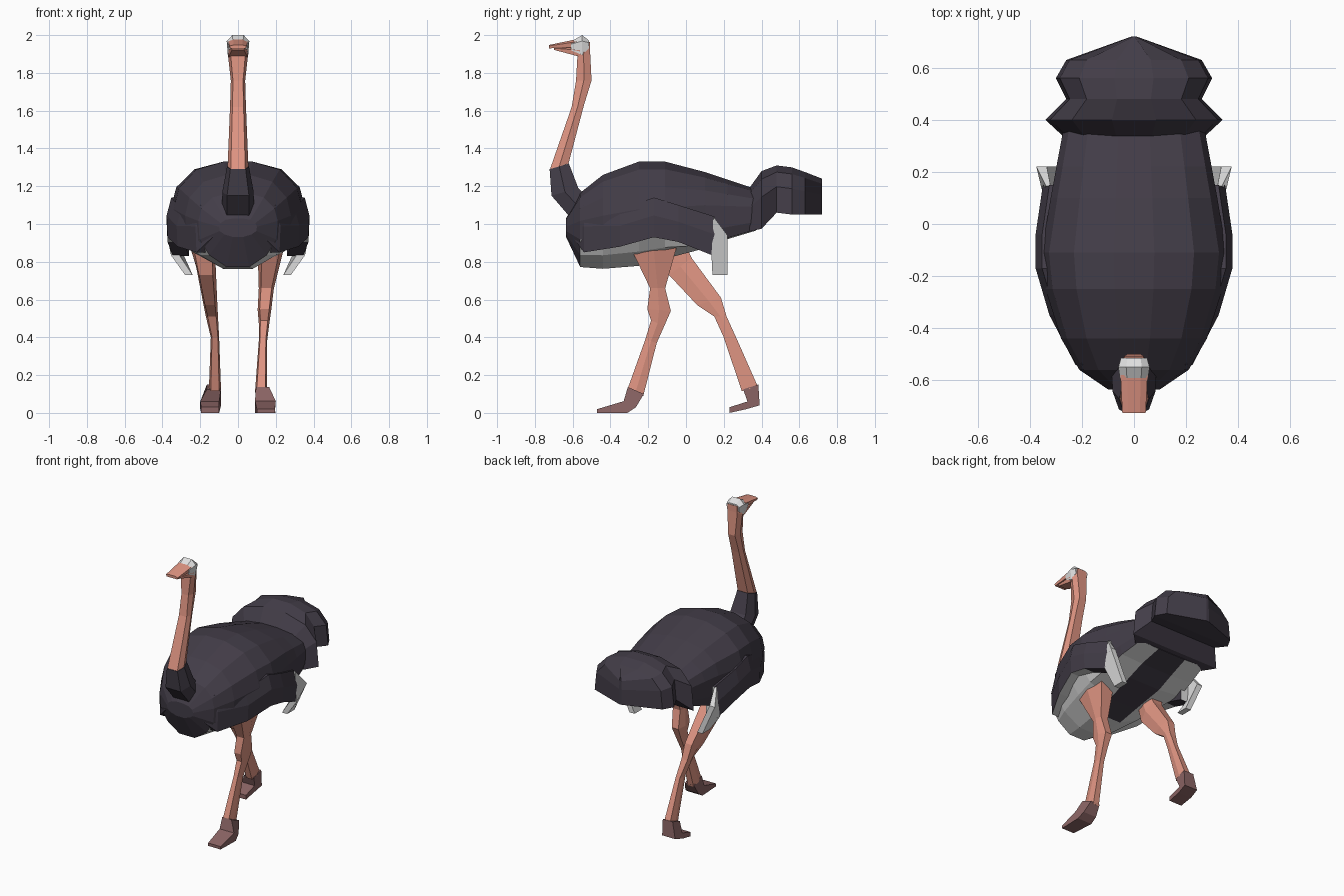
import bpy, bmesh


def material(name, rgb):
    m = bpy.data.materials.new(name)
    m.diffuse_color = (*rgb, 1)
    return m


DARK = material("dark_plumage", (0.055, 0.046, 0.064))
WHITE = material("white_plumage", (0.75, 0.75, 0.75))
SKIN = material("salmon_skin", (0.74, 0.30, 0.225))
FOOT = material("brown_foot", (0.26, 0.13, 0.13))


def finish(name, bm, mats, rule=None):
    bmesh.ops.recalc_face_normals(bm, faces=bm.faces)
    bm.normal_update()
    if rule:
        for f in bm.faces:
            f.material_index = rule(f.calc_center_median(), f.normal)
    me = bpy.data.meshes.new(name)
    bm.to_mesh(me)
    bm.free()
    for m in mats:
        me.materials.append(m)
    ob = bpy.data.objects.new(name, me)
    bpy.context.collection.objects.link(ob)
    return ob


def loft(name, rings, mats, rule=None):
    """Skin a list of equal-length closed rings and cap both ends."""
    bm = bmesh.new()
    vs = [[bm.verts.new(p) for p in r] for r in rings]
    n = len(vs[0])
    for a, b in zip(vs, vs[1:]):
        for i in range(n):
            j = (i + 1) % n
            bm.faces.new((a[i], a[j], b[j], b[i]))
    bm.faces.new(vs[0])
    bm.faces.new(vs[-1])
    return finish(name, bm, mats, rule)


def slab(name, pts, mat):
    """Side profile of (y, z, x_inner, x_outer) points."""
    return loft(name, [[(p[2], p[0], p[1]) for p in pts],
                       [(p[3], p[0], p[1]) for p in pts]], [mat])


def mirrored(ring):
    return ring + [(-x, y, z) for x, y, z in reversed(ring)]


# body: half profile from top to bottom, with a flatter underside at the rear
TOP = [(0.22, 1), (0.65, 0.85), (0.92, 0.5), (1, 0.1)]
ROUND = [(0.97, -0.35), (0.72, -0.70), (0.28, -0.97)]
FLAT = [(1, -0.6), (0.95, -0.96), (0.4, -1)]


def body_ring(y, w, lo, mid, hi):
    f = min(max((y + 0.15) / 0.3, 0), 1)
    low = [(a + (c - a) * f, b + (d - b) * f) for (a, b), (c, d) in zip(ROUND, FLAT)]
    return mirrored([(u * w, y, mid + v * (hi - mid if v > 0 else mid - lo)) for u, v in TOP + low])


def belly_rule(c, n):
    if n.z > -0.5 or n.y < -0.45 or c.y < -0.56 or (c.y > 0.05 and n.z > -0.8):
        return 0
    return 0 if c.y > -0.22 and abs(c.x) < 0.04 else 1


loft("body", [body_ring(*s) for s in [
    (-0.635, 0.10, 0.93, 0.98, 1.03),
    (-0.56, 0.21, 0.765, 1.00, 1.165),
    (-0.44, 0.28, 0.755, 1.02, 1.26),
    (-0.25, 0.34, 0.77, 1.05, 1.33),
    (-0.11, 0.355, 0.81, 1.06, 1.33),
    (0.10, 0.32, 0.87, 1.08, 1.275),
    (0.22, 0.298, 0.92, 1.08, 1.235),
    (0.37, 0.27, 0.965, 1.08, 1.185)]], [DARK, WHITE], belly_rule)

# tail: two flat-bottomed domes of feathers
DOME = [(0.25, 1), (0.7, 0.86), (0.95, 0.55), (1, 0)]


def dome_ring(y, w, lo, hi):
    return mirrored([(u * w, y, lo + v * (hi - lo)) for u, v in DOME])


loft("tail", [dome_ring(*s) for s in [
    (0.335, 0.27, 0.96, 1.19), (0.40, 0.34, 0.975, 1.28),
    (0.48, 0.26, 1.06, 1.31), (0.56, 0.30, 1.05, 1.30),
    (0.63, 0.26, 1.05, 1.275), (0.72, 0.01, 1.05, 1.24)]], [DARK])

# wings: bulging dark panels with white undersides and drooping white tips
WING = [(-0.60, 0.93, 1.04, 0.14), (-0.54, 0.85, 1.10, 0.225), (-0.35, 0.88, 1.08, 0.325),
        (-0.17, 0.93, 1.14, 0.378), (-0.04, 0.905, 1.10, 0.378), (0.15, 0.83, 1.04, 0.35)]
TIP = [(0.145, 1.04, 0.32, 0.338), (0.22, 0.94, 0.335, 0.375), (0.22, 0.73, 0.24, 0.28),
       (0.14, 0.73, 0.24, 0.28), (0.135, 0.835, 0.31, 0.355)]
for side, s in (("right", 1), ("left", -1)):
    rings = []
    for y, lo, hi, x in WING:
        h = hi - lo
        rings.append([(s * (x - 0.09), y, hi), (s * (x - 0.025), y, hi), (s * x, y, lo + 0.55 * h),
                      (s * (x - 0.005), y, lo), (s * (x - 0.09), y, lo)])
    loft(side + "_wing", rings, [DARK, WHITE],
         lambda c, n: 1 if (n.z < -0.6 and n.y > -0.3) or n.y > 0.9 else 0)
    slab(side + "_wing_tip", [(y, z, s * a, s * b) for y, z, a, b in TIP], WHITE)

# tubes with flat front and back faces and a ridge down each side
RING = [(0.7, 0), (1, 0.5), (0.7, 1), (-0.7, 1), (-1, 0.5), (-0.7, 0)]


def tube(name, rings, mat):
    return loft(name, [[(x + hx * u, yf + t * (yb - yf), zf + t * (zb - zf)) for u, t in RING]
                       for x, hx, yf, zf, yb, zb in rings], [mat])


# neck
tube("neck_base", [(0, 0.085, -0.60, 1.02, -0.48, 1.10), (0, 0.083, -0.712, 1.15, -0.57, 1.19),
                   (0, 0.058, -0.722, 1.29, -0.62, 1.32)], DARK)
tube("neck", [(0, 0.055, -0.72, 1.29, -0.622, 1.32), (0, 0.042, -0.605, 1.62, -0.54, 1.63),
              (0, 0.038, -0.582, 1.76, -0.50, 1.76), (0, 0.054, -0.575, 1.885, -0.508, 1.92),
              (0, 0.05, -0.56, 1.95, -0.508, 1.965)], SKIN)

# head: white cap, upper beak and lower jaw
HEAD = [(0.5, 1), (1, 0.7), (0.9, 0)]


def head_ring(y, w, lo, hi):
    return mirrored([(u * w, y, lo + v * (hi - lo)) for u, v in HEAD])


loft("head", [head_ring(*s) for s in [
    (-0.514, 0.05, 1.93, 1.972), (-0.55, 0.06, 1.895, 2.0), (-0.61, 0.052, 1.92, 1.965)]], [WHITE])
loft("beak", [head_ring(*s) for s in [
    (-0.58, 0.052, 1.935, 1.978), (-0.725, 0.045, 1.93, 1.948)]], [SKIN])
loft("jaw", [head_ring(*s) for s in [
    (-0.56, 0.055, 1.885, 1.935), (-0.70, 0.035, 1.922, 1.934)]], [SKIN])

# legs: (x, half width, front y, z, back y, z)
tube("right_leg", [(0.18, 0.078, -0.32, 0.93, -0.035, 0.93), (0.15, 0.04, -0.19, 0.66, -0.11, 0.66),
                   (0.14, 0.036, -0.205, 0.55, -0.08, 0.54), (0.138, 0.028, -0.185, 0.49, -0.115, 0.46),
                   (0.132, 0.022, -0.215, 0.39, -0.155, 0.37), (0.122, 0.032, -0.308, 0.13, -0.226, 0.09)], SKIN)
tube("left_leg", [(-0.19, 0.07, -0.14, 0.90, -0.01, 0.90), (-0.17, 0.052, -0.09, 0.73, 0.03, 0.82),
                  (-0.148, 0.038, 0.06, 0.57, 0.185, 0.61), (-0.138, 0.032, 0.15, 0.51, 0.215, 0.51),
                  (-0.122, 0.022, 0.20, 0.40, 0.265, 0.40), (-0.122, 0.032, 0.295, 0.115, 0.38, 0.14)], SKIN)

# feet: profile (y, z, inner x, outer x)
slab("right_foot", [(-0.308, 0.137, 0.095, 0.165), (-0.223, 0.10, 0.095, 0.165), (-0.265, 0.03, 0.09, 0.19),
                    (-0.31, 0.0, 0.09, 0.20), (-0.47, 0.0, 0.10, 0.195), (-0.47, 0.02, 0.10, 0.195),
                    (-0.33, 0.062, 0.09, 0.20)], FOOT)
slab("left_foot", [(0.303, 0.125, -0.09, -0.165), (0.383, 0.15, -0.09, -0.165), (0.39, 0.04, -0.09, -0.19),
                   (0.32, 0.02, -0.10, -0.20), (0.23, 0.0, -0.10, -0.195), (0.23, 0.03, -0.10, -0.195),
                   (0.325, 0.06, -0.10, -0.20)], FOOT)
